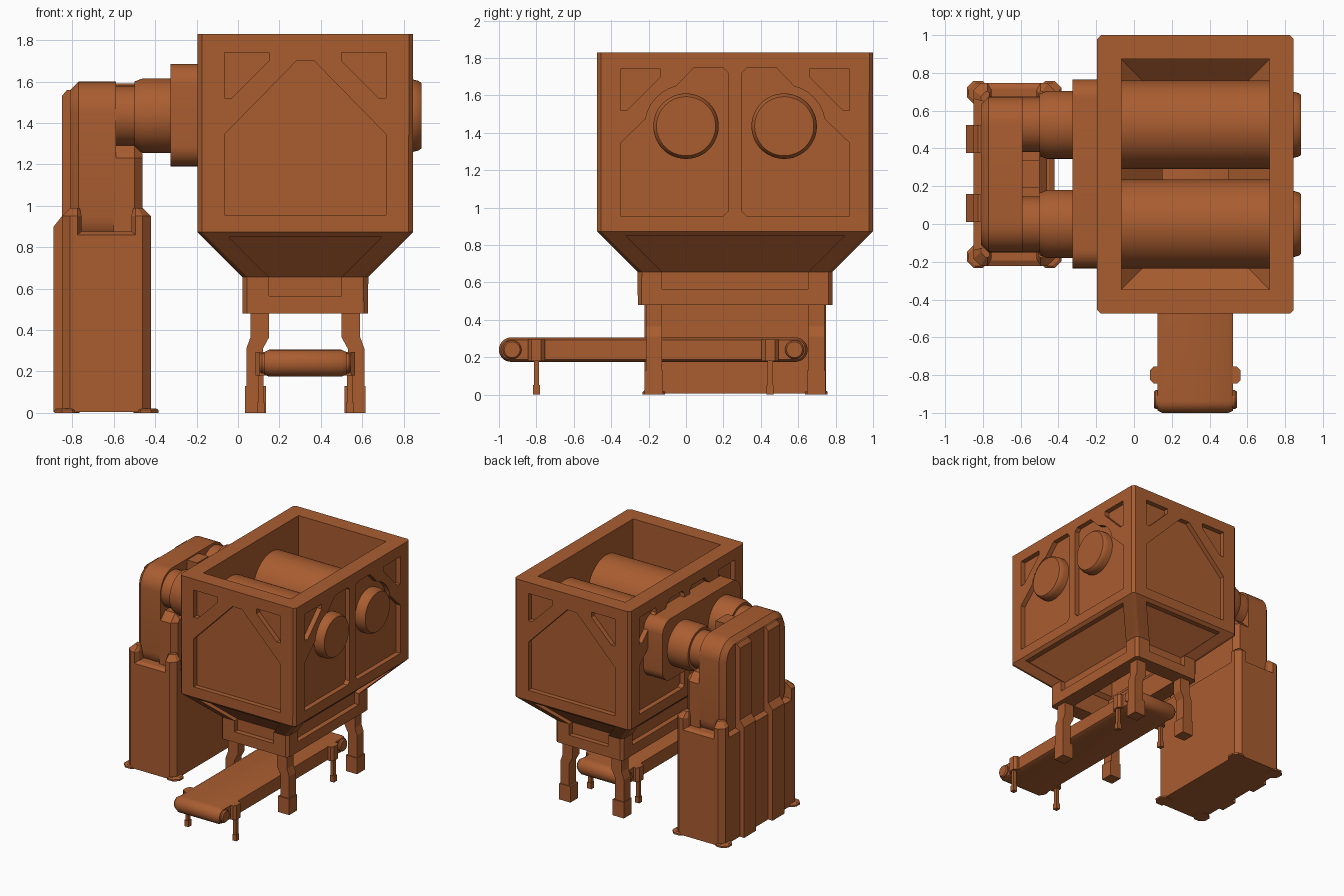
import bpy, bmesh, math
from math import sin, cos, pi

if "Cube" in bpy.data.objects:
    bpy.data.objects.remove(bpy.data.objects["Cube"])

CX, CY = 0.325, 0.2625          # hopper centre
HUBS = (0.0, 0.525)             # y of the two shafts
HZ = 1.435                      # shaft height
mat = bpy.data.materials.new("rust_paint")
mat.diffuse_color = (0.40, 0.11, 0.03, 1)
mat.use_nodes = True
mat.node_tree.nodes["Principled BSDF"].inputs["Base Color"].default_value = mat.diffuse_color


def loft(name, rings, closed=False, smooth=False, bevel=0, bevel_rings=0):
    """Skin a list of equal-length point rings; cap the ends unless closed."""
    bm = bmesh.new()
    vs = [[bm.verts.new(p) for p in r] for r in rings]
    n = len(rings[0])
    pairs = list(zip(vs, vs[1:])) + ([(vs[-1], vs[0])] if closed else [])
    for a, b in pairs:
        for i in range(n):
            bm.faces.new((a[i], a[(i + 1) % n], b[(i + 1) % n], b[i]))
    if not closed:
        bm.faces.new(vs[0])
        bm.faces.new(vs[-1])
    bmesh.ops.recalc_face_normals(bm, faces=bm.faces)
    if bevel:
        es = [bm.edges.get((vs[k][i], vs[k + 1][i])) for k in range(bevel_rings) for i in range(n)]
        bmesh.ops.bevel(bm, geom=es, offset=bevel, segments=1, affect='EDGES')
    me = bpy.data.meshes.new(name)
    bm.to_mesh(me)
    bm.free()
    me.materials.append(mat)
    ob = bpy.data.objects.new(name, me)
    bpy.context.collection.objects.link(ob)
    if smooth:
        bpy.ops.object.select_all(action='DESELECT')
        ob.select_set(True)
        bpy.context.view_layer.objects.active = ob
        bpy.ops.object.shade_smooth_by_angle(angle=math.radians(30))
    return ob


def on_axis(pts, axis, t):
    """Place 2D points on the plane axis = t."""
    f = {'x': lambda u, v: (t, u, v), 'y': lambda u, v: (u, t, v), 'z': lambda u, v: (u, v, t)}[axis]
    return [f(u, v) for u, v in pts]


def prism(name, pts, axis, t0, t1, **k):
    return loft(name, [on_axis(pts, axis, t0), on_axis(pts, axis, t1)], **k)


def rect(cx, cy, hx, hy):
    return [(cx - hx, cy - hy), (cx + hx, cy - hy), (cx + hx, cy + hy), (cx - hx, cy + hy)]


def box(name, x0, x1, y0, y1, z0, z1):
    return prism(name, [(x0, y0), (x1, y0), (x1, y1), (x0, y1)], 'z', z0, z1)


def rounded(u0, u1, v0, v1, r, n=8, inset=0):
    u0, u1, v0, v1, r = u0 + inset, u1 - inset, v0 + inset, v1 - inset, r - inset
    out = []
    for q, (u, v) in enumerate(((u1 - r, v1 - r), (u0 + r, v1 - r), (u0 + r, v0 + r), (u1 - r, v0 + r))):
        out += [(u + r * cos((q + i / n) * pi / 2), v + r * sin((q + i / n) * pi / 2)) for i in range(n + 1)]
    return out


def lathe(name, prof, y, z, n=48):
    """Revolve (x, radius) pairs about an x-parallel shaft."""
    return loft(name, [[(x, y + r * cos(2 * pi * i / n), z + r * sin(2 * pi * i / n)) for i in range(n)]
                       for x, r in prof], smooth=True)


# ---- hopper shell: outer skin up, inner skin down
shell = [(0.48, .3025, .52), (0.655, .3025, .52), (0.87, .52, .7375), (1.83, .52, .7375),
         (1.83, .3925, .61), (0.87, .3925, .61), (0.655, .175, .39), (0.48, .175, .39)]
hopper = loft("hopper", [on_axis(rect(CX, CY, a, b), 'z', z) for z, a, b in shell],
              closed=True, bevel=0.02, bevel_rings=3)

# ---- recessed panels cut into every side
D = 0.04
cutters = []


def cut(pts, axis, face, out):
    cutters.append(prism("panel_cutter", pts, axis, face - out * D, face + out * 0.05))


corner = [(-0.39, 1.74), (-0.175, 1.74), (-0.175, 1.70), (-0.355, 1.52), (-0.39, 1.52)]
main = [(-.39, .955), (.39, .955), (.39, 1.345), (.042, 1.70), (-.042, 1.70), (-.39, 1.345)]
arc = [(.22 * cos(math.radians(a)), HZ + .22 * sin(math.radians(a))) for a in range(104, 171, 11)]
side = [(-.35, .955), (.2, .955), (.225, .98), (.225, 1.72), (.2, 1.745), (.04, 1.745)] + arc + [(-.35, 1.345)]
for face, out in ((CY - .7375, -1), (CY + .7375, 1)):
    cut([(CX + u, v) for u, v in main], 'y', face, out)
    for m in (-1, 1):
        cut([(CX + m * u, v) for u, v in corner], 'y', face, out)
for face, out in ((CX - .52, -1), (CX + .52, 1)):
    for m in (-1, 1):
        cut([(CY + m * (u - .2225), v) for u, v in corner], 'x', face, out)
        cut([(CY + m * (u - CY), v) for u, v in side], 'x', face, out)
# funnel and collar recesses
for s in (-1, 1):
    ry, rx = [], []
    for z, g in ((.565, 0), (.655, 0), (.85, .195)):
        a, b = .175 + g, .52 + g
        ry.append([(CX - a, CY + s * (b - D), z), (CX + a, CY + s * (b - D), z),
                   (CX + a, CY + s * (b + .1), z), (CX - a, CY + s * (b + .1), z)])
        a, b = .39 + g, .3025 + g
        rx.append([(CX + s * (b - D), CY - a, z), (CX + s * (b - D), CY + a, z),
                   (CX + s * (b + .1), CY + a, z), (CX + s * (b + .1), CY - a, z)])
    cutters += [loft("funnel_cutter", ry), loft("funnel_cutter", rx)]

bpy.context.view_layer.objects.active = hopper
for c in cutters:
    c.hide_render = True
    m = hopper.modifiers.new("cut", 'BOOLEAN')
    m.object, m.operation, m.solver = c, 'DIFFERENCE', 'EXACT'
    bpy.ops.object.modifier_apply(modifier=m.name)
    bpy.data.objects.remove(c)

# ---- crushing rollers, end hubs and drive couplings
for i, y in enumerate(HUBS):
    lathe(f"roller_{i}", [(-.08, .235), (.725, .235)], y, HZ, 64)
    lathe(f"end_hub_{i}", [(.75, .175), (.845, .175), (.872, .168), (.885, .158)], y, HZ)
    lathe(f"coupling_{i}", [(-.62, .145), (-.5, .145), (-.5, .165), (-.46, .18), (-.3, .18)], y, HZ)
plate = rounded(-.235, .765, 1.19, 1.685, .1)
prism("gearbox_plate", plate, 'x', -.325, -.15, smooth=True)

# ---- drive cabinet: lower housing, upper housing, ribs, corner posts, pads
KX = -0.635


def octo(hx, hy, c, cx=KX, cy=CY):
    return [(cx + a, cy + b) for a, b in ((-hx, -hy + c), (-hx + c, -hy), (hx - c, -hy), (hx, -hy + c),
                                          (hx, hy - c), (hx - c, hy), (-hx + c, hy), (-hx, hy - c))]


loft("cabinet_base", [on_axis(octo(.215 - i, .485 - i, .04), 'z', z)
                      for z, i in ((.005, 0), (.86, 0), (.875, .03))])
up = (-.15, .675, .8, 1.6, .15)
loft("cabinet_top", [on_axis(rounded(*up, inset=i), 'x', x)
                     for x, i in ((-.81, .04), (-.77, 0), (-.59, 0))], smooth=True)
loft("cabinet_front", [on_axis(rounded(-.15, .675, .8, 1.29, .06, 1, inset=i), 'x', x)
                       for x, i in ((-.6, 0), (-.5, 0), (-.46, .04))])
box("shaft_divider", -.6, -.5, .19, .335, 1.2, 1.59)
rib = [(-.78, .005), (-.89, .005), (-.89, .9), (-.85, .95), (-.85, 1.53), (-.825, 1.56), (-.78, 1.56)]
for i, y in enumerate((.085, .45)):
    prism(f"cabinet_rib_{i}", rib, 'y', y - .075, y + .075)
for sx in (-1, 1):
    for sy in (-1, 1):
        def post(s, pts):
            return [(KX + sx * u, CY + sy * v) for u, v in pts]
        a = [(.215, .40), (.215, .445), (.175, .485), (.14, .485), (.12, .45), (.12, .38)]
        b = [(.175, .39), (.175, .415), (.15, .44), (.14, .44), (.13, .43), (.13, .38)]
        loft("corner_post", [on_axis(post(0, p), 'z', z) for p, z in ((a, .8), (a, .95), (b, .99))])
        loft("floor_pad", [on_axis(octo(h, h, .035, KX + sx * .19, CY + sy * .435), 'z', z)
                           for z, h in ((0, .06), (.014, .06), (.022, .05))])

# ---- hopper legs with a cranked profile and block feet
leg = [(.175, .50), (.265, .50), (.265, .365), (.285, .31), (.285, .05), (.205, .05), (.205, .31), (.175, .365)]
for sx in (-1, 1):
    for y in (-.172, .697):
        prism("hopper_leg", [(CX + sx * u, z) for u, z in leg], 'y', y - .043, y + .043)
        fx = CX + sx * .24
        box("leg_foot", fx - .05, fx + .05, y - .05, y + .05, 0, .13)

# ---- conveyor: belt, roller ends, brackets and slim legs
loft("conveyor_belt", [on_axis(rounded(-1, .65, .175, .305, .064, inset=i), 'x', CX + x)
                       for x, i in ((-.2, .012), (-.175, 0), (.175, 0), (.2, .012))], smooth=True)
for y in (-.93, .58):
    lathe("belt_roller_end", [(CX - .22, .042), (CX - .21, .05), (CX + .21, .05), (CX + .22, .042)], y, .24, 32)
for y in (-.8, .45):
    loft("belt_bracket", [on_axis(rect(y, .2375, h, .0575), 'x', CX + x)
                          for x, h in ((-.24, .025), (-.22, .045), (.22, .045), (.24, .025))])
    for sx in (-1, 1):
        x = CX + sx * .215
        box("belt_leg", x - .013, x + .013, y - .014, y + .014, .03, .2)
        box("belt_foot", x - .018, x + .018, y - .019, y + .019, 0, .05)
